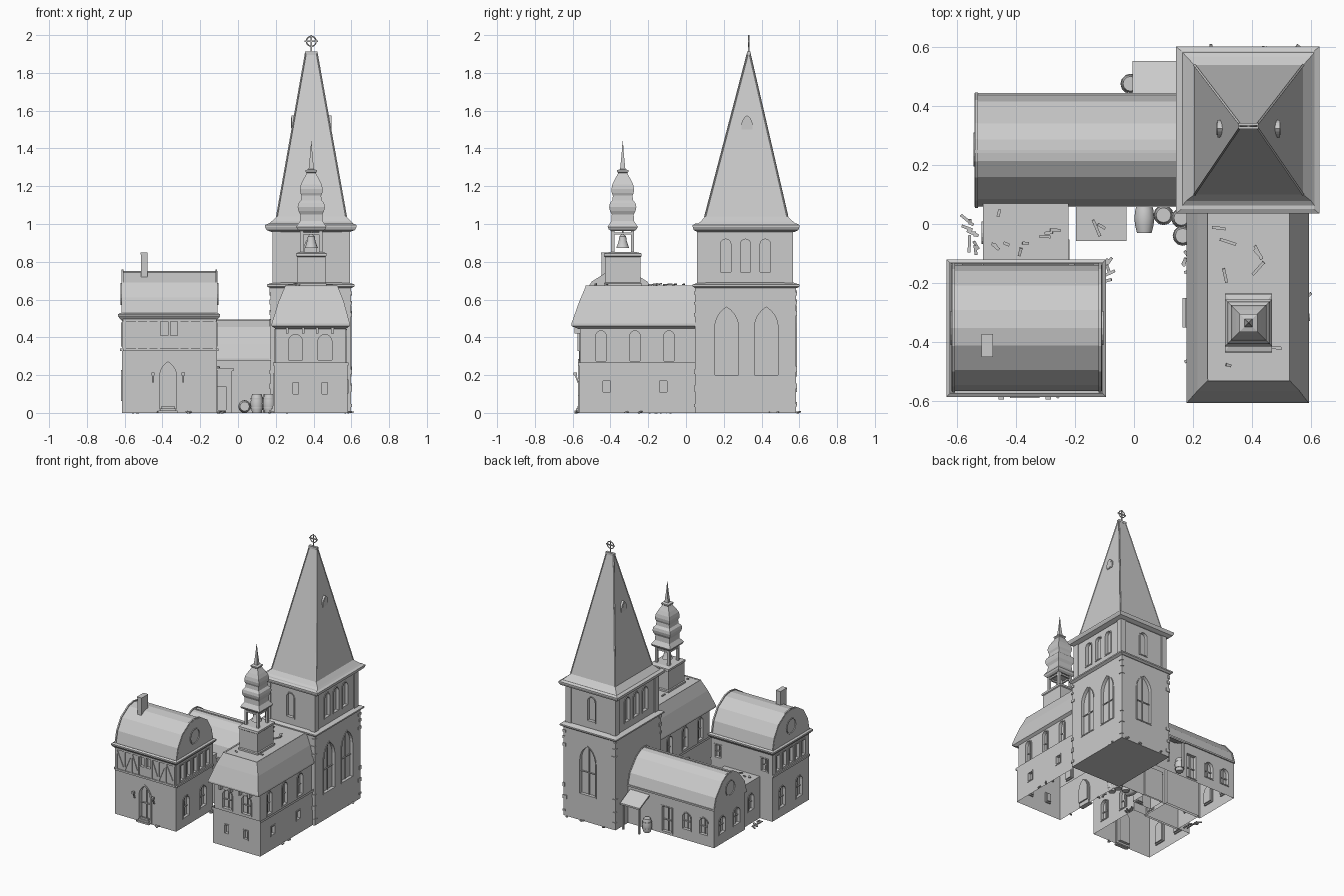
import bpy, bmesh, random
from math import sin, cos, pi, radians
from mathutils import Vector, Matrix

if "Cube" in bpy.data.objects:
    bpy.data.objects.remove(bpy.data.objects["Cube"])

random.seed(4)
cuts = {}

def loft(name, rings, close=False):
    """Skin a list of equal-length point rings; cap the ends unless closed."""
    bm = bmesh.new()
    vs = [[bm.verts.new(p) for p in r] for r in rings]
    n = len(rings[0])
    pairs = list(zip(vs, vs[1:])) + ([(vs[-1], vs[0])] if close else [])
    for a, b in pairs:
        for i in range(n):
            j = (i + 1) % n
            bm.faces.new((a[i], a[j], b[j], b[i]))
    if not close:
        bm.faces.new(vs[0][::-1])
        bm.faces.new(vs[-1])
    bmesh.ops.recalc_face_normals(bm, faces=bm.faces)
    me = bpy.data.meshes.new(name)
    bm.to_mesh(me)
    bm.free()
    ob = bpy.data.objects.new(name, me)
    bpy.context.collection.objects.link(ob)
    return ob

def rect(x0, x1, y0, y1, z):
    return [(x0, y0, z), (x1, y0, z), (x1, y1, z), (x0, y1, z)]

def box(name, x0, x1, y0, y1, z0, z1):
    return loft(name, [rect(x0, x1, y0, y1, z0), rect(x0, x1, y0, y1, z1)])

def stack(name, cx, cy, prof):
    return loft(name, [rect(cx - a, cx + a, cy - b, cy + b, z) for a, b, z in prof])

def beam(name, a, b, w, t=None):
    a, b, t = Vector(a), Vector(b), t or w
    q = (b - a).to_track_quat('Z', 'Y')
    c = [q @ Vector(p) for p in rect(-w / 2, w / 2, -t / 2, t / 2, 0)]
    return loft(name, [[a + p for p in c], [b + p for p in c]])

def lathe(name, prof, loc, n=12, rot=None):
    ob = loft(name, [[(r * cos(2 * pi * i / n), r * sin(2 * pi * i / n), z) for i in range(n)] for r, z in prof])
    ob.matrix_world = Matrix.Translation(loc) @ (rot or Matrix())
    return ob

def on(face, p, u, z, d):
    """Point on a wall plane: u along the wall, d outwards."""
    s = 1 if face[0] == '+' else -1
    return (p + s * d, u, z) if face[1] == 'x' else (u, p + s * d, z)

def outline(u, z0, z1, w, kind):
    h = w / 2
    if kind == 'circle':
        return [(u + h * cos(i * pi / 8), (z0 + z1) / 2 + h * sin(i * pi / 8)) for i in range(16)]
    pts = [(u - h, z0), (u + h, z0)]
    if kind == 'rect':
        return pts + [(u + h, z1), (u - h, z1)]
    if kind == 'round':
        return pts + [(u + h * cos(i * pi / 8), z1 - h + h * sin(i * pi / 8)) for i in range(9)]
    s = z1 - w * .866
    right = [(u - h + w * cos(i * pi / 15), s + w * sin(i * pi / 15)) for i in range(6)]
    return pts + right + [(2 * u - a, z) for a, z in right[-2::-1]]

def prism(name, pts, face, p, d0, d1):
    return loft(name, [[on(face, p, u, z, d) for u, z in pts] for d in (d0, d1)])

def window(body, face, p, u, z0, z1, w, kind='round', bars=True, t=.008, deep=.02):
    """Recess cut in a wall, with a slightly raised surround and glazing bars."""
    cuts.setdefault(body, []).append(prism('cutter', outline(u, z0, z1, w, kind), face, p, -deep, .03))
    i, o = outline(u, z0, z1, w, kind), outline(u, z0 - t, z1 + t, w + 2 * t, kind)
    loft(body.name + '_window_frame', [[on(face, p, a, z, d) for a, z in q]
         for q, d in ((i, -.01), (o, -.01), (o, .004), (i, .004))], True)
    if bars:
        k = deep - .004
        beam('mullion', on(face, p, u, z0, -k), on(face, p, u, z1, -k), .007)
        zm = z0 + (z1 - z0) * .45
        beam('transom', on(face, p, u - w / 2, zm, -k), on(face, p, u + w / 2, zm, -k), .007)

# ---- Main tower
TX, TY = .385, .318
tower = box('tower_base', .172, .598, .047, .583, 0, .67)
belfry = box('tower_belfry', .19, .585, .065, .56, .66, .975)
for u in (.215, .425):
    window(tower, '+x', .598, u, .2, .56, .125, 'pointed')
window(tower, '+y', .583, .4, .2, .56, .125, 'pointed')
for f, p in (('+x', .585), ('-x', .19)):
    for u in (.21, .315, .42):
        window(belfry, f, p, u, .745, .92, .055, bars=False)
for f, p in (('+y', .56), ('-y', .065)):
    window(belfry, f, p, TX, .745, .92, .06, bars=False)
for x in (.183, .55):
    for y in (.058, .522):
        box('belfry_corner_pier', x, x + .042, y, y + .045, .67, .96)
stack('tower_cornice', TX, TY, [(.215, .27, .66), (.232, .283, .67), (.232, .283, .68), (.2, .25, .69)])
stack('tower_eave', TX, TY, [(.205, .255, .957), (.234, .277, .968), (.243, .283, .985), (.243, .283, .994), (.225, .268, 1.002)])
AX, AY = .388, .332
loft('spire', [rect(.152, .624, .045, .597, .99), rect(.176, .6, .078, .568, 1.012), rect(.205, .573, .1, .538, 1.04),
               rect(AX - .03, AX + .03, AY - .006, AY + .006, 1.905)])
for sx in (-1, 1):
    for sy in (-1, 1):
        beam('spire_hip_rib', (.389 + sx * .183, .319 + sy * .218, 1.04), (AX + sx * .029, AY + sy * .005, 1.905), .007)
    f = '+x' if sx > 0 else '-x'
    prism('spire_dormer', outline(.323, 1.5, 1.575, .06, 'pointed'), f, AX + sx * .1, -.03, .006)
    prism('dormer_opening', outline(.323, 1.508, 1.563, .042, 'pointed'), f, AX + sx * .1, -.033, .008)
box('spire_cap', AX - .034, AX + .034, AY - .01, AY + .01, 1.895, 1.912)
beam('cross_pole', (AX, AY, 1.9), (AX, AY, 2), .007)
beam('cross_arm', (AX - .035, AY, 1.967), (AX + .035, AY, 1.967), .007)
bpy.ops.mesh.primitive_torus_add(major_segments=20, minor_segments=6, major_radius=.026, minor_radius=.0035,
                                 location=(AX, AY, 1.967), rotation=(pi / 2, 0, 0))
bpy.context.object.name = 'cross_ring'
# weathered corner stones
for x in (.172, .598):
    for y in (.047, .583):
        for z in (.02, .11, .2, .5, .57, .62):
            a, b, h = [random.uniform(.012, .03) for _ in range(3)]
            z += random.uniform(0, .02)
            box('corner_stone', x - (a if x > .3 else .005), x + (.005 if x > .3 else a),
                y - (b if y > .3 else .005), y + (.005 if y > .3 else b), z, z + h)

# ---- Chapel with turret
plinth = box('chapel_lower_wall', .19, .58, -.567, .06, 0, .262)
chapel = box('chapel_upper_wall', .197, .573, -.56, .06, .25, .465)
ledge = box('chapel_ledge', .184, .586, -.573, .055, .25, .268)
for u in (-.45, -.27, -.09):
    window(chapel, '+x', .573, u, .275, .435, .055)
    window(chapel, '-x', .197, u, .275, .435, .055)
for u in (.305, .46):
    window(chapel, '-y', -.56, u, .28, .415, .075)
    window(plinth, '-y', -.567, u, .1, .16, .03, 'rect', False)
for u in (-.42, -.12):
    window(plinth, '+x', .58, u, .11, .17, .04, 'rect', False)
window(plinth, '-x', .19, -.3, .03, .2, .09, 'pointed', False)
for k in range(3):
    box('chapel_step', .165 + k * .009, .2, -.35, -.25, 0, .012 * (k + 1))
for x in (.26, .345, .42, .5):
    box('eave_bracket', x - .007, x + .007, -.59, -.55, .42, .46)
croof = loft('chapel_roof', [rect(.2, .57, -.57, .06, .445), rect(.178, .592, -.607, .06, .46), rect(.178, .592, -.607, .06, .472),
                             rect(.215, .56, -.565, .06, .59), rect(.25, .527, -.53, .06, .672)])
for x in (.255, .52):
    beam('roof_edge_rib', (x, -.525, .668), (x, .05, .668), .012)
beam('roof_edge_rib', (.25, -.525, .668), (.527, -.525, .668), .012)
UX, UY = .388, -.335
stack('turret_base', UX, UY, [(.08, .1, .66), (.08, .1, .685), (.074, .094, .69), (.074, .094, .825), (.08, .1, .83), (.08, .098, .845), (.06, .07, .852)])
for sx in (-1, 1):
    for sy in (-1, 1):
        x, y = UX + sx * .05, UY + sy * .052
        box('turret_post', x - .009, x + .009, y - .009, y + .009, .84, .98)
    beam('turret_brace', (UX + sx * .05, UY - .05, .95), (UX + sx * .05, UY + .05, .95), .012)
    beam('turret_brace', (UX - .05, UY + sx * .052, .95), (UX + .05, UY + sx * .052, .95), .012)
lathe('bell', [(.036, .872), (.03, .885), (.022, .91), (.018, .935), (.006, .945), (.004, .97)], (UX, UY, 0), 14)
prof = [(.06, .962), (.074, .972), (.08, .985), (.07, 1.0), (.06, 1.015), (.058, 1.05), (.068, 1.07), (.072, 1.09), (.068, 1.11),
        (.055, 1.125), (.052, 1.15), (.058, 1.165), (.06, 1.185), (.055, 1.21), (.043, 1.235), (.03, 1.258), (.024, 1.27), (.03, 1.276),
        (.03, 1.285), (.014, 1.29), (.006, 1.37), (.001, 1.44)]
stack('turret_onion_roof', UX, UY, [(r, r, z) for r, z in prof])

def barrel_roof(name, cy, x0, x1, half):
    pts = [(cy - a, z) for a, z in half] + [(cy + a, z) for a, z in half[-2::-1]]
    ob = prism(name, pts, '+x', x0, 0, x1 - x0)
    zb = half[0][1]
    rim = [(cy + (u - cy) * 1.03, zb + (z - zb) * 1.03) for u, z in pts]
    for x in (x0, x1 - .014):
        prism(name + '_verge', rim, '+x', x, .002, .012)
    return ob

# ---- Nave
nave = box('nave_walls', -.535, .2, .07, .435, 0, .29)
nroof = barrel_roof('nave_roof', .25, -.54, .18, [(.19, .28), (.165, .365), (.09, .455), (.037, .487), (0, .492)])
beam('nave_ridge', (-.54, .245, .49), (.18, .245, .49), .01)
for y in (.064, .438):
    beam('nave_eave', (-.54, y, .282), (.18, y, .282), .012)
for u in (.34, .17):
    window(nave, '-x', -.535, u, .08, .2, .07)
for u in (-.31, -.45):
    window(nave, '+y', .435, u, .08, .2, .065)
window(nave, '+y', .435, -.15, .02, .2, .08, 'rect')
window(nroof, '-x', -.54, .252, .33, .43, .1, 'circle')
# lean-to shed on the back
loft('shed_roof', [[(-.005, .43, z), (.155, .43, z), (.155, .552, z - .06), (-.005, .552, z - .06)] for z in (.245, .257)])
for x in (.008, .14):
    box('shed_post', x - .007, x + .007, .53, .544, 0, .2)
# side entry and connecting wing
porch = box('entry_porch', -.19, -.032, -.05, .08, 0, .225)
box('porch_roof', -.196, -.025, -.057, .08, .222, .237)
window(porch, '-y', -.05, -.085, .015, .14, .045, 'rect', False)
wing = box('connecting_wing', -.512, -.222, -.15, .09, 0, .31)
window(wing, '-x', -.512, -.03, .1, .22, .06)
window(wing, '+x', -.222, -.09, .02, .2, .06, 'rect')

# ---- Front house
house = box('house_walls', -.615, -.112, -.567, -.135, 0, .51)
hroof = barrel_roof('house_roof', -.352, -.618, -.108, [(.213, .52), (.193, .61), (.143, .69), (.06, .742), (0, .752)])
cornice = stack('house_cornice', -.365, -.3525, [(.25, .215, .49), (.265, .228, .505), (.27, .233, .512), (.27, .233, .522), (.258, .22, .53)])
window(house, '-y', -.567, -.37, .02, .27, .09, 'pointed', True, .014, .03)
for u in (-.39, -.338):
    window(house, '-y', -.567, u, .41, .485, .038, 'rect', False)
for f, p, r in (('+x', -.112, -.108), ('-x', -.615, -.618)):
    window(hroof, f, r, -.352, .58, .68, .1, 'circle')
    for u in (-.45, -.25):
        window(house, f, p, u, .07, .22, .07)
    for u in (-.5, -.425, -.35, -.275, -.2):
        window(house, f, p, u, .36, .47, .042, 'rect', False)
    beam('side_sill', on(f, p, -.565, .335, .002), on(f, p, -.137, .335, .002), .014)
for u in (-.55, -.17):
    window(house, '+y', -.135, u, .36, .45, .05, 'rect')
# timber framing across the front
for z in (.335, .49):
    beam('front_rail', (-.61, -.568, z), (-.115, -.568, z), .014)
xs = [-.6, -.535, -.475, -.42, -.31, -.255, -.195, -.125]
for i, x in enumerate(xs):
    beam('front_stud', (x, -.568, .335), (x, -.568, .49), .012)
    if i < 7 and i != 3:
        a, b = (.34, .485) if i % 2 else (.485, .34)
        beam('front_brace', (x, -.568, a), (xs[i + 1], -.568, b), .009)
for k in range(3):
    box('house_step', -.42 + k * .008, -.32 - k * .008, -.59 + k * .008, -.56, 0, .012 * (k + 1))
for x in (-.45, -.29):
    beam('torch', (x, -.57, .16), (x, -.585, .2), .008)
    box('torch_head', x - .009, x + .009, -.595, -.577, .198, .215)
box('chimney', -.514, -.48, -.448, -.374, .7, .84)
box('chimney_cap', -.516, -.478, -.45, -.372, .838, .85)

# ---- Barrels
bp = [(.025, 0), (.031, .025), (.034, .05), (.031, .075), (.025, .1)]
for x, y in ((.1, .03), (.165, -.04), (.16, .02), (-.012, .475)):
    lathe('barrel', bp, (x, y, 0))
    for z in (.022, .07):
        lathe('barrel_hoop', [(.033, z), (.033, z + .008)], (x, y, 0))
lathe('fallen_barrel', bp, (.035, -.03, .034), rot=Matrix.Rotation(radians(-90), 4, 'X'))

# ---- Scattered planks and rubble: x0, x1, y0, y1, z, count
for x0, x1, y0, y1, z, n in ((-.48, -.25, -.1, .04, .314, 9), (.27, .5, -.48, 0, .676, 8), (-.57, -.53, -.1, .04, 0, 8),
                             (.165, .185, -.55, -.05, 0, 6), (-.1, -.08, -.2, -.13, 0, 5), (.2, .58, .59, .6, 0, 4),
                             (-.6, -.15, -.59, -.575, 0, 3), (-.15, -.05, -.04, .04, .24, 2), (.59, .6, -.5, .5, 0, 4)):
    for _ in range(n):
        c = Vector((random.uniform(x0, x1), random.uniform(y0, y1), z + .004))
        a, l = random.uniform(0, pi), random.uniform(.008, .03)
        if x1 - x0 < .02 or y1 - y0 < .02:
            l = min(l, .012)
        d = Vector((cos(a) * l, sin(a) * l, random.uniform(0, .004)))
        beam('plank_debris', c - d, c + d, .01, .007)

# ---- Carve the window and door recesses
for body, cs in cuts.items():
    for c in cs:
        m = body.modifiers.new('recess', 'BOOLEAN')
        m.operation, m.object, m.solver = 'DIFFERENCE', c, 'EXACT'
dg = bpy.context.evaluated_depsgraph_get()
baked = {b: bpy.data.meshes.new_from_object(b.evaluated_get(dg)) for b in cuts}
for body, me in baked.items():
    body.modifiers.clear()
    body.data = me
    for c in cuts[body]:
        bpy.data.objects.remove(c)
# ---- Open the hidden floors and ceilings so the buildings are hollow from below
for ob in (plinth, chapel, ledge, croof, nave, nroof, house, hroof, cornice, wing, porch):
    bm = bmesh.new()
    bm.from_mesh(ob.data)
    keep_top = ob in (wing, porch, croof)
    bmesh.ops.delete(bm, context='FACES', geom=[f for f in bm.faces if f.calc_area() > .015 and
                     (f.normal.z < -.99 or f.normal.z > .999 and not keep_top)])
    bm.to_mesh(ob.data)
    bm.free()
for ob in bpy.context.collection.objects:
    ob.select_set('barrel' in ob.name or ob.name == 'bell')
    if ob.name == 'bell':
        bpy.context.view_layer.objects.active = ob
bpy.ops.object.shade_smooth_by_angle(angle=radians(40))
